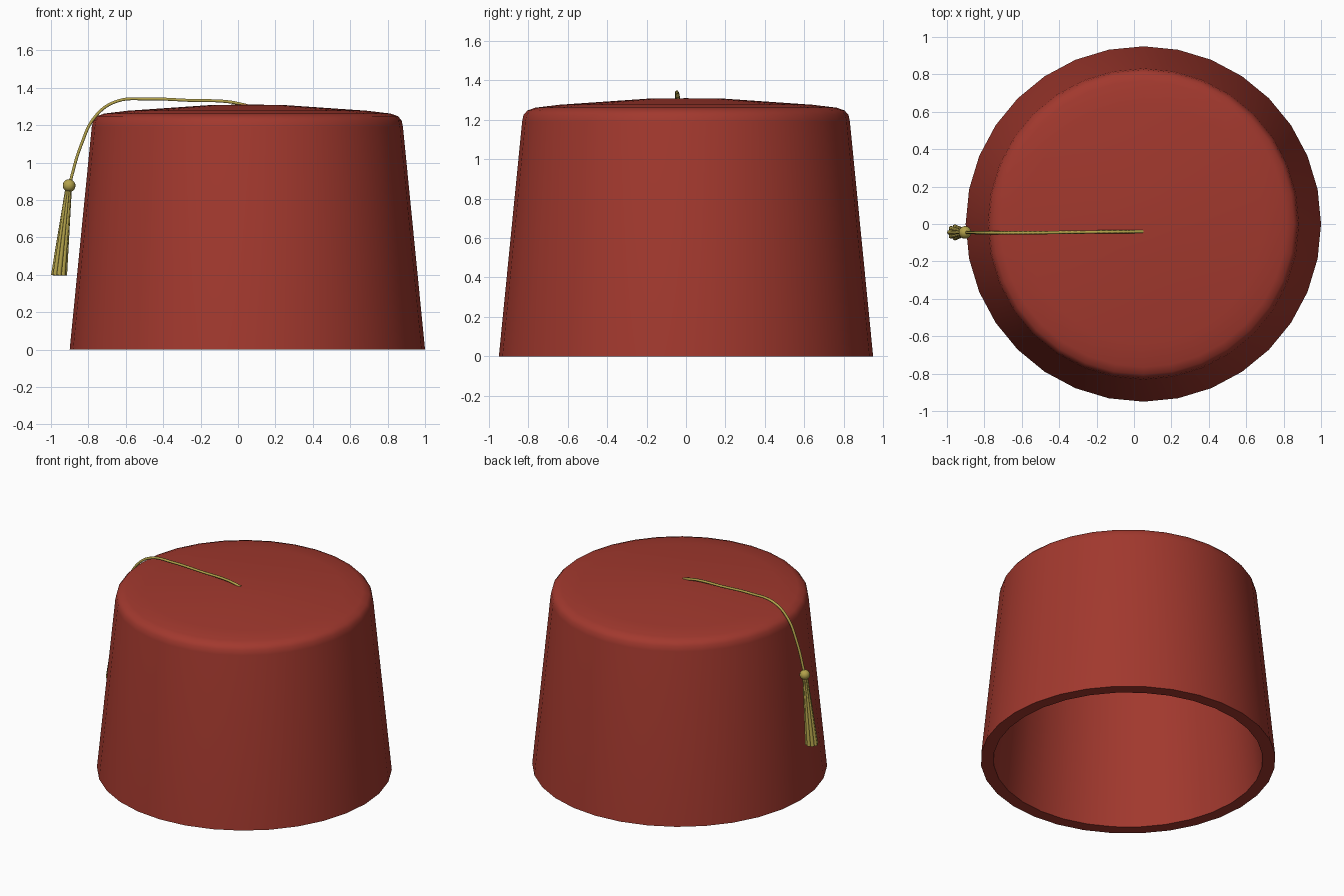
import bpy, bmesh
from math import cos, sin, pi, radians
from mathutils import Vector

if "Cube" in bpy.data.objects:
    bpy.data.objects.remove(bpy.data.objects["Cube"])


def material(name, color):
    m = bpy.data.materials.new(name)
    m.diffuse_color = color
    m.use_nodes = True
    m.node_tree.nodes["Principled BSDF"].inputs["Base Color"].default_value = m.diffuse_color
    return m


RED = material("red_felt", (0.36, 0.04, 0.027, 1))
GOLD = material("gold_thread", (0.45, 0.36, 0.07, 1))


def finish(name, bm, mat, angle=40):
    bmesh.ops.recalc_face_normals(bm, faces=bm.faces)
    me = bpy.data.meshes.new(name)
    bm.to_mesh(me)
    bm.free()
    me.materials.append(mat)
    ob = bpy.data.objects.new(name, me)
    bpy.context.collection.objects.link(ob)
    bpy.ops.object.select_all(action='DESELECT')
    ob.select_set(True)
    bpy.context.view_layer.objects.active = ob
    bpy.ops.object.shade_smooth_by_angle(angle=radians(angle))
    return ob


# Hat shell: lathed closed profile, outer wall then inner wall
profile = [(0, 1.31), (0.19, 1.308), (0.64, 1.277), (0.765, 1.262), (0.805, 1.248),
           (0.825, 1.225), (0.832, 1.19), (0.95, 0),
           (0.868, 0), (0.755, 1.165), (0.73, 1.185), (0.63, 1.197), (0.19, 1.228), (0, 1.23)]
bm = bmesh.new()
verts = [bm.verts.new((r, 0, z)) for r, z in profile]
edges = [bm.edges.new(pair) for pair in zip(verts, verts[1:])]
bmesh.ops.spin(bm, geom=verts + edges, cent=(0, 0, 0), axis=(0, 0, 1),
               angle=2 * pi, steps=32, use_duplicate=False)
bmesh.ops.remove_doubles(bm, verts=bm.verts, dist=0.0005)
hat = finish("hat_shell", bm, RED)
hat.location.x = 0.05

# Cord: from the crown centre over the rim
path = [(0.05, -0.04, 1.305), (-0.05, -0.041, 1.325), (-0.25, -0.043, 1.332),
        (-0.48, -0.046, 1.34), (-0.65, -0.047, 1.327), (-0.76, -0.047, 1.25),
        (-0.84, -0.046, 1.09), (-0.902, -0.045, 0.88)]
cu = bpy.data.curves.new("cord", 'CURVE')
cu.dimensions = '3D'
cu.bevel_depth = 0.009
cu.bevel_resolution = 1
cu.resolution_u = 6
cu.use_fill_caps = True
sp = cu.splines.new('BEZIER')
sp.bezier_points.add(len(path) - 1)
for p, co in zip(sp.bezier_points, path):
    p.co = co
    p.handle_left_type = p.handle_right_type = 'AUTO'
cu.materials.append(GOLD)
cord = bpy.data.objects.new("cord", cu)
bpy.context.collection.objects.link(cord)

# Bead
bm = bmesh.new()
bmesh.ops.create_uvsphere(bm, u_segments=16, v_segments=10, radius=0.034)
bead = finish("tassel_bead", bm, GOLD)
bead.location = (-0.903, -0.045, 0.877)

# Tassel: a ring of tapered strands around a central one
bm = bmesh.new()
top, bottom = Vector((-0.905, -0.045, 0.87)), Vector((-0.957, -0.045, 0.397))
spots = [(0, 0)] + [(cos(i * pi / 4), sin(i * pi / 4)) for i in range(8)]
for sx, sy in spots:
    a = top + Vector((sx, sy, 0)) * 0.011
    b = bottom + Vector((sx, sy, 0)) * 0.03
    d = b - a
    made = bmesh.ops.create_cone(bm, cap_ends=True, segments=8, radius1=0.006,
                                 radius2=0.013, depth=d.length)["verts"]
    bmesh.ops.rotate(bm, verts=made, cent=(0, 0, 0),
                     matrix=Vector((0, 0, 1)).rotation_difference(d).to_matrix())
    bmesh.ops.translate(bm, verts=made, vec=(a + b) / 2)
finish("tassel_strands", bm, GOLD, 60)
